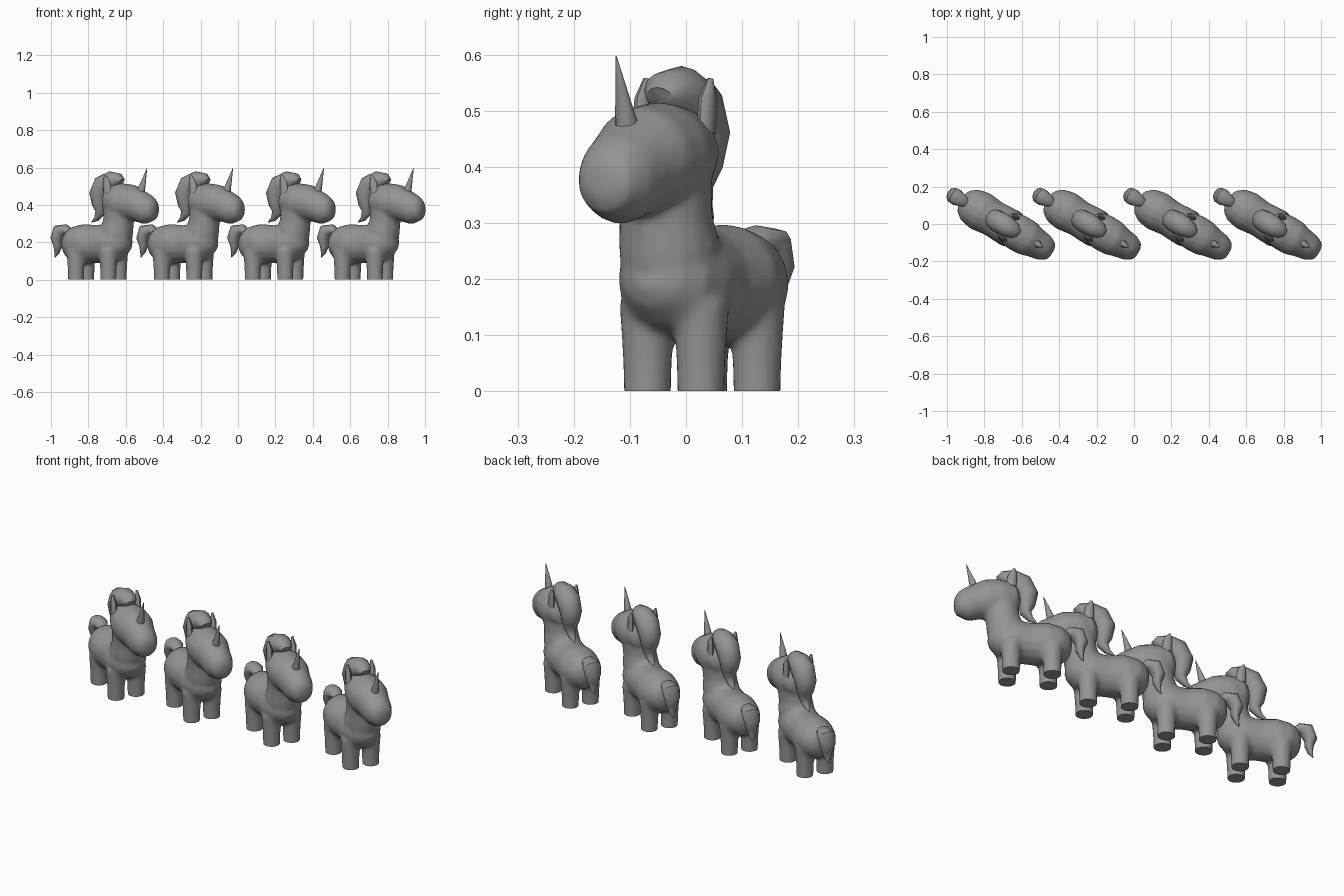
import bpy, bmesh, math
from mathutils import Vector, Matrix

old = bpy.data.objects.get("Cube")
if old:
    bpy.data.objects.remove(old)

GREY = (0.3, 0.3, 0.3, 1)
grey = bpy.data.materials.new("plain grey")
grey.use_nodes = True
grey.diffuse_color = GREY
grey.node_tree.nodes["Principled BSDF"].inputs["Base Color"].default_value = GREY


def loft(bm, rings, sides=16, side=0.0):
    """Closed tube through (forward, height, half thickness, half width) rings."""
    loops = []
    for i, (u, z, thick, wide) in enumerate(rings):
        a, b = rings[max(i - 1, 0)], rings[min(i + 1, len(rings) - 1)]
        along = Vector((b[0] - a[0], 0, b[1] - a[1])).normalized()
        across = Vector((0, 1, 0))
        normal = along.cross(across)
        loop = []
        for k in range(sides):
            t = math.tau * k / sides
            offset = normal * thick * math.cos(t) + across * wide * math.sin(t)
            loop.append(bm.verts.new(Vector((u, side, z)) + offset))
        loops.append(loop)
    for p, q in zip(loops, loops[1:]):
        for k in range(sides):
            n = (k + 1) % sides
            bm.faces.new((p[k], p[n], q[n], q[k]))
    bm.faces.new(loops[0])
    bm.faces.new(loops[-1])


def finish(bm, name):
    bmesh.ops.recalc_face_normals(bm, faces=bm.faces)
    mesh = bpy.data.meshes.new(name)
    bm.to_mesh(mesh)
    bm.free()
    mesh.materials.append(grey)
    return mesh


# Body: torso, neck, head and legs fused into one soft skin
bm = bmesh.new()
loft(bm, [(-.2, .19, .03, .03), (-.185, .19, .066, .066), (-.145, .19, .095, .096),
          (-.08, .192, .107, .109), (0, .19, .102, .098), (.08, .195, .104, .103),
          (.14, .205, .09, .093), (.18, .21, .06, .062), (.197, .215, .03, .03)])
loft(bm, [(.09, .18, .1, .09), (.12, .26, .09, .09), (.13, .31, .083, .084),
          (.14, .42, .08, .09)])
loft(bm, [(.055, .44, .04, .04), (.075, .435, .075, .08), (.14, .418, .1, .1),
          (.21, .412, .097, .098), (.26, .393, .086, .082), (.31, .375, .081, .074),
          (.35, .375, .058, .055), (.365, .375, .028, .028)])
for u in (-.1, .1):
    for v in (-.055, .055):
        loft(bm, [(u, -.03, .042, .042), (u, .05, .044, .044), (u, .16, .052, .05)], side=v)
rough = bpy.data.objects.new("body", finish(bm, "body"))
bpy.context.collection.objects.link(rough)
remesh = rough.modifiers.new("fuse", 'REMESH')
remesh.mode = 'VOXEL'
remesh.voxel_size = 0.01
smooth = rough.modifiers.new("soften", 'SMOOTH')
smooth.factor = 0.5
smooth.iterations = 7
skin = bpy.data.meshes.new_from_object(
    rough.evaluated_get(bpy.context.evaluated_depsgraph_get()))
bpy.data.objects.remove(rough)

# Flat soles
bm = bmesh.new()
bm.from_mesh(skin)
cut = bmesh.ops.bisect_plane(bm, geom=bm.verts[:] + bm.edges[:] + bm.faces[:],
                             plane_co=(0, 0, 0), plane_no=(0, 0, -1), clear_outer=True)
rim = [e for e in cut["geom_cut"] if isinstance(e, bmesh.types.BMEdge)]
bmesh.ops.holes_fill(bm, edges=rim, sides=0)
parts = {"body": finish(bm, "body")}

# Mane: sweeps over the crown and down the nape to a flicked tip
bm = bmesh.new()
loft(bm, [(.15, .525, .02, .025), (.135, .535, .034, .042), (.09, .53, .052, .055),
          (.04, .505, .06, .06), (.01, .455, .052, .056), (.015, .40, .04, .045),
          (.02, .36, .028, .03), (-.005, .325, .014, .018), (-.035, .308, .003, .004)], 12)
parts["mane"] = finish(bm, "mane")

# Tail: plump at the top, tapering to a point
bm = bmesh.new()
loft(bm, [(-.16, .25, .015, .02), (-.195, .27, .026, .036), (-.232, .262, .038, .046),
          (-.25, .22, .032, .042), (-.243, .18, .022, .03), (-.25, .145, .012, .018),
          (-.262, .12, .002, .003)], 10)
parts["tail"] = finish(bm, "tail")

# Horn
bm = bmesh.new()
loft(bm, [(.263, .45, .024, .024), (.268, .47, .022, .022), (.307, .597, .001, .001)], 10)
parts["horn"] = finish(bm, "horn")

# Ears: a pointed pair beside the mane
bm = bmesh.new()
for v in (-.066, .066):
    loft(bm, [(.10, .46, .025, .014), (.095, .52, .022, .014), (.085, .557, .006, .005)], 8, v)
parts["ears"] = finish(bm, "ears")

# Four animals in a row, all turned the same way
for number, shift in enumerate((0, .459, .945, 1.425), 1):
    for name, mesh in parts.items():
        ob = bpy.data.objects.new(f"{name}_{number}", mesh)
        bpy.context.collection.objects.link(ob)
        ob.location = (-.752 + shift, .029, 0)
        ob.rotation_euler.z = math.radians(-30)
        if number == 1:
            bpy.ops.object.select_all(action='DESELECT')
            ob.select_set(True)
            bpy.context.view_layer.objects.active = ob
            bpy.ops.object.shade_smooth_by_angle(angle=math.radians(50))
